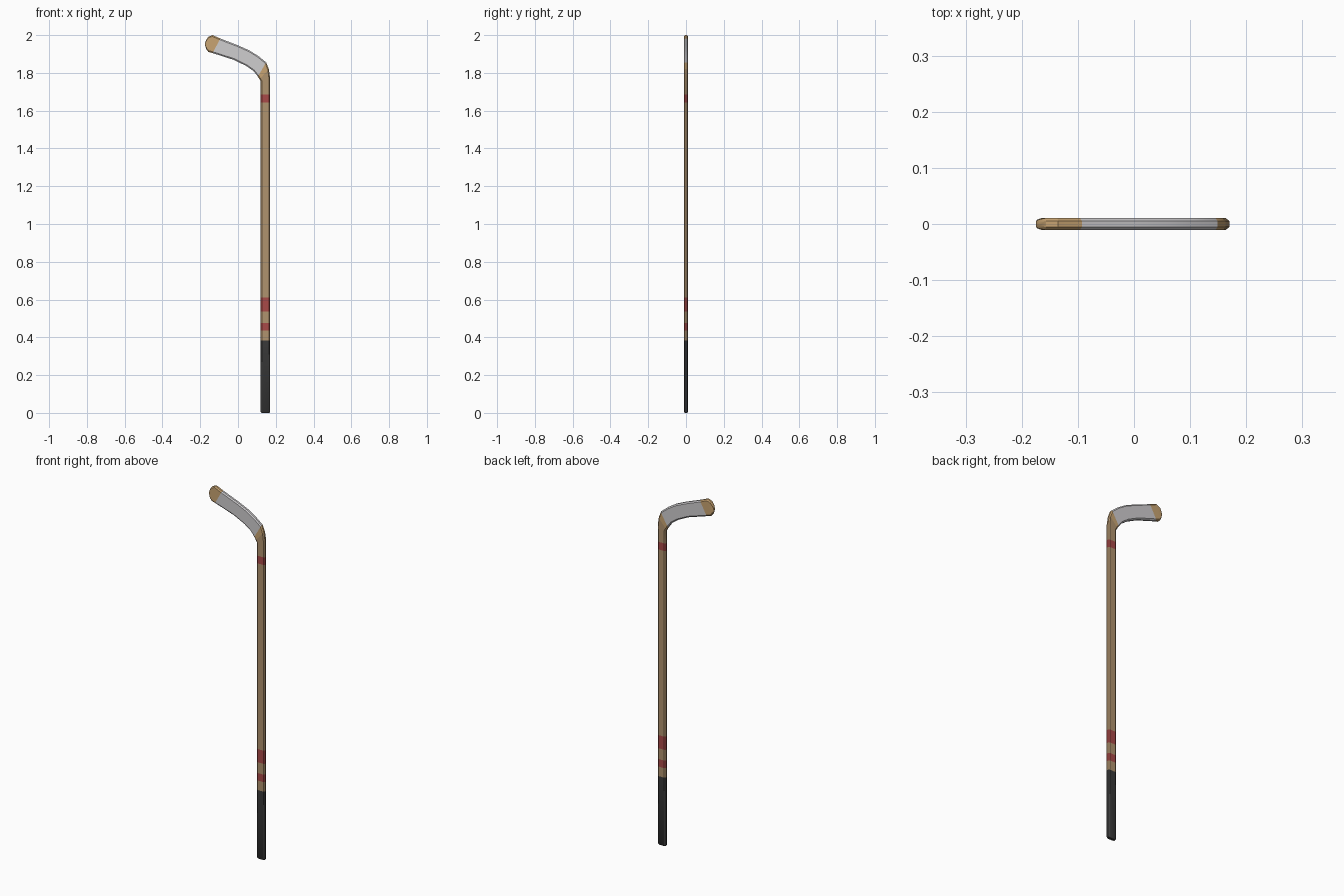
import bpy, bmesh
from mathutils import Vector

if "Cube" in bpy.data.objects:
    bpy.data.objects.remove(bpy.data.objects["Cube"])


def material(name, rgb):
    """Flat colour given as sRGB 0-255, stored linear."""
    m = bpy.data.materials.new(name)
    lin = [((c / 255 + 0.055) / 1.055) ** 2.4 for c in rgb]
    m.diffuse_color = (*lin, 1)
    m.use_nodes = True
    m.node_tree.nodes["Principled BSDF"].inputs["Base Color"].default_value = m.diffuse_color
    return m


MATS = [material("shaft wood", (176, 147, 110)),
        material("blade wood", (200, 164, 114)),
        material("stripe red", (168, 74, 72)),
        material("grip black", (58, 58, 58)),
        material("tape white", (207, 205, 207))]
WOOD, LIGHT, RED, BLACK, WHITE = range(5)

HALF = 0.0105      # half thickness
BEVEL = 0.007      # edge chamfer along the width
XI, XO = 0.12, 0.17


def ring(bm, outer, inner, t):
    """Chamfered flat section running from the outer to the inner edge."""
    p, q = Vector((outer[0], 0, outer[1])), Vector((inner[0], 0, inner[1]))
    d = q - p
    c = d.normalized() * min(BEVEL, d.length * 0.3)
    side = Vector((0, HALF * t, 0))
    pts = [p - side * 0.5, p + c - side, q - c - side, q - side * 0.5,
           q + side * 0.5, q - c + side, p + c + side, p + side * 0.5]
    return [bm.verts.new(v) for v in pts]


def sweep(name, stations):
    """stations: (outer xz, inner xz, thickness, material of next segment)."""
    bm = bmesh.new()
    rings = [ring(bm, o, i, t) for o, i, t, _ in stations]
    for k in range(len(rings) - 1):
        a, b = rings[k], rings[k + 1]
        for j in range(8):
            n = (j + 1) % 8
            f = bm.faces.new((a[j], a[n], b[n], b[j]))
            f.material_index = stations[k][3]
    for r, s in ((rings[0], stations[0]), (rings[-1], stations[-1])):
        bm.faces.new(r).material_index = s[3]
    bmesh.ops.recalc_face_normals(bm, faces=bm.faces[:])
    me = bpy.data.meshes.new(name)
    bm.to_mesh(me)
    bm.free()
    for m in MATS:
        me.materials.append(m)
    ob = bpy.data.objects.new(name, me)
    bpy.context.collection.objects.link(ob)
    bpy.context.view_layer.objects.active = ob
    ob.select_set(True)
    bpy.ops.object.shade_smooth_by_angle(angle=0.5)
    ob.select_set(False)
    return ob


# Shaft: black grip, wood and red bands by height
stations = [((XO - 0.004, 0), (XI + 0.004, 0), 0.7, BLACK)]
for z, col in ((0.006, BLACK), (0.382, WOOD), (0.435, RED), (0.477, WOOD),
               (0.537, RED), (0.61, WOOD), (1.643, RED), (1.685, WOOD)):
    stations.append(((XO, z), (XI, z), 1, col))

# Heel bend, taped blade and bare rounded tip
stations += [
    ((0.17, 1.775), (0.12, 1.755), 1, WOOD),
    ((0.163, 1.82), (0.114, 1.766), 1, LIGHT),
    ((0.149, 1.856), (0.105, 1.780), 1, WHITE),
    ((0.107, 1.890), (0.084, 1.808), 1, WHITE),
    ((0.060, 1.919), (0.045, 1.836), 1, WHITE),
    ((0.000, 1.946), (-0.020, 1.868), 1, WHITE),
    ((-0.093, 1.982), (-0.135, 1.905), 1, LIGHT),
    ((-0.135, 2.000), (-0.157, 1.911), 1, LIGHT),
    ((-0.157, 1.991), (-0.166, 1.922), 1, LIGHT),
    ((-0.169, 1.974), (-0.173, 1.940), 0.75, LIGHT),
    ((-0.174, 1.958), (-0.175, 1.947), 0.5, LIGHT),
]
sweep("hockey_stick", stations)
